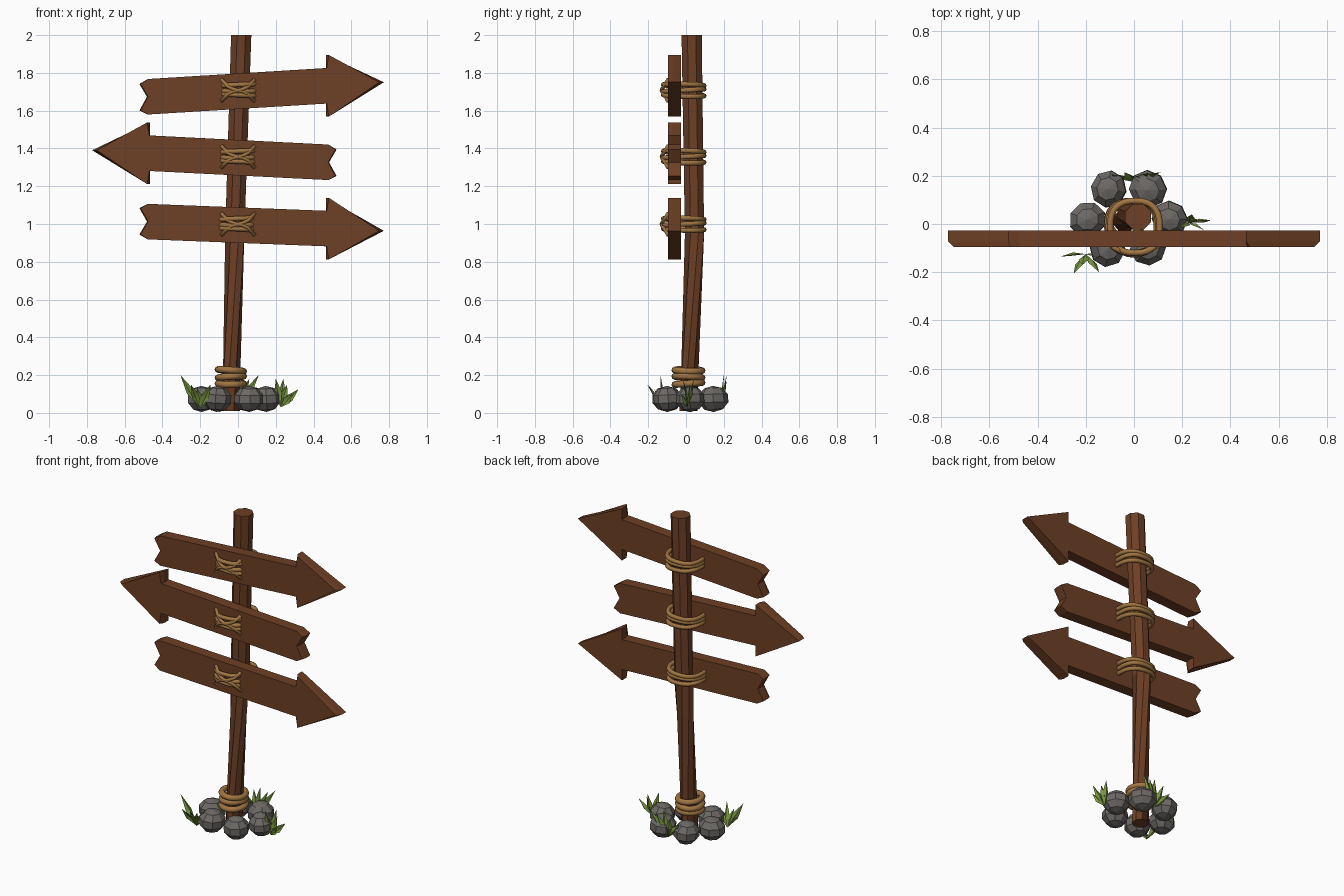
import bpy, bmesh, math, random
from mathutils import Vector, Matrix

if "Cube" in bpy.data.objects:
    bpy.data.objects.remove(bpy.data.objects["Cube"])

random.seed(4)


def material(name, rgb):
    m = bpy.data.materials.new(name)
    m.diffuse_color = (*rgb, 1)
    m.use_nodes = True
    m.node_tree.nodes["Principled BSDF"].inputs["Base Color"].default_value = m.diffuse_color
    return m


WOOD = material("brown wood", (0.155, 0.050, 0.018))
ROPE = material("tan rope", (0.36, 0.18, 0.055))
STONE = material("grey stone", (0.15, 0.14, 0.13))
LEAF = material("green leaf", (0.20, 0.32, 0.055))


def finish(bm, name, mat):
    bmesh.ops.recalc_face_normals(bm, faces=bm.faces)
    me = bpy.data.meshes.new(name)
    bm.to_mesh(me)
    bm.free()
    me.materials.append(mat)
    ob = bpy.data.objects.new(name, me)
    bpy.context.collection.objects.link(ob)
    return ob


def loft(bm, rings):
    """Skin a list of equal-sized vertex rings and cap both ends."""
    rows = [[bm.verts.new(p) for p in ring] for ring in rings]
    n = len(rows[0])
    for a, b in zip(rows, rows[1:]):
        for i in range(n):
            j = (i + 1) % n
            bm.faces.new((a[i], a[j], b[j], b[i]))
    bm.faces.new(rows[0])
    bm.faces.new(rows[-1])


def rope(name, paths, radius, cyclic):
    """Round tubes along point paths, as one mesh."""
    bm = bmesh.new()
    for pts in paths:
        pts = [Vector(p) for p in pts]
        n = len(pts)
        rows = []
        for i, p in enumerate(pts):
            if cyclic:
                t = pts[(i + 1) % n] - pts[i - 1]
            else:
                t = pts[min(i + 1, n - 1)] - pts[max(i - 1, 0)]
            t.normalize()
            # Side direction from an axis the path never runs along
            ref = Vector((0, 0, 1)) if cyclic else Vector((0, 1, 0))
            u = t.cross(ref).normalized()
            v = t.cross(u)
            rows.append([bm.verts.new(p + radius * (math.cos(a) * u + math.sin(a) * v))
                         for a in (k * math.tau / 8 for k in range(8))])
        for i in range(n if cyclic else n - 1):
            a, b = rows[i], rows[(i + 1) % n]
            for k in range(8):
                m = (k + 1) % 8
                bm.faces.new((a[k], a[m], b[m], b[k]))
        if not cyclic:
            bm.faces.new(rows[0])
            bm.faces.new(rows[-1])
    ob = finish(bm, name, ROPE)
    ob.data.shade_smooth()
    return ob


# Post: octagonal, leaning, twisted in its lower half
bm = bmesh.new()
rings = []
for x, y, z, r, turn in ((-0.038, 0.013, 0.01, 0.050, -50),
                         (-0.017, 0.045, 0.95, 0.055, 0),
                         (0.017, 0.030, 2.0, 0.058, 0)):
    rings.append([(x + r * math.cos(a), y + r * math.sin(a), z)
                  for a in (math.radians(turn + 22.5 + 45 * k) for k in range(8))])
loft(bm, rings)
finish(bm, "post", WOOD)


# Arrow boards: sheared along their slope, heads tapering toward the front
def board(name, side, zc, slope):
    # x, height, x shift of the front corner
    half = [(-0.478, 0.094, 0), (0.465, 0.094, 0.005), (0.465, 0.163, 0.016)]
    outline = half + [(0.772, 0, -0.025)]
    outline += [(x, -h, d) for x, h, d in reversed(half)]
    outline += [(-0.522, -0.07, 0.006), (-0.482, 0, 0.006), (-0.522, 0.07, 0.006)]
    rows = []
    for y, f in ((-0.026, 0), (-0.072, 0), (-0.096, 1)):
        rows.append([(side * (x + f * d), y, zc + slope * side * x + h)
                     for x, h, d in outline])
    bm = bmesh.new()
    loft(bm, rows)
    finish(bm, name, WOOD)


def binding(label, zc, xc):
    # Three loops round post and board
    loops = []
    for k in (-1, 0, 1):
        pts = []
        for i in range(32):
            a = i * math.tau / 32
            c, s = math.cos(a), math.sin(a)
            e = 0.8
            pts.append((xc + 0.103 * math.copysign(abs(c) ** e, c),
                        -0.012 + 0.108 * math.copysign(abs(s) ** e, s),
                        zc + 0.027 * k + 0.006 * math.sin(a + 2 * k)))
        loops.append(pts)
    rope(label + "_rope_loops", loops, 0.013, True)
    # Crossed strands on the front
    cross = []
    for s in (-1, 1):
        cross.append([(0.088 * t, -0.130 + 0.035 * t * t,
                       zc + s * (0.018 * t + 0.040 * t ** 3))
                      for t in (-1, -0.6, -0.3, 0, 0.3, 0.6, 1)])
    rope(label + "_rope_cross", cross, 0.010, False)


for label, side, zc, slope, xc in (("top", 1, 1.703, 0.0615, 0.004),
                                   ("middle", -1, 1.351, -0.051, -0.002),
                                   ("bottom", 1, 0.994, -0.039, -0.008)):
    board(label + "_arrow_board", side, zc, slope)
    binding(label, zc + 0.005, xc)

# Rope coils at the foot of the post
coils = []
for k in range(3):
    coils.append([(-0.038 + 0.068 * math.cos(a), 0.013 + 0.072 * math.sin(a),
                   0.155 + 0.035 * k + 0.005 * math.sin(a + 2.2 * k))
                  for a in (i * math.tau / 24 for i in range(24))])
rope("foot_rope", coils, 0.018, True)

# Ring of faceted stones
for i, (x, y, r) in enumerate(((-0.105, 0.145, 0.077), (0.058, 0.145, 0.080),
                               (-0.193, 0.018, 0.077), (0.148, 0.022, 0.076),
                               (-0.110, -0.100, 0.078), (0.058, -0.100, 0.075))):
    bm = bmesh.new()
    bmesh.ops.create_uvsphere(bm, u_segments=8, v_segments=5, radius=1)
    mat = (Matrix.Translation((x, y, 0.074))
           @ Matrix.Rotation(random.uniform(0, 6), 4, 'Z')
           @ Matrix.Rotation(random.uniform(-0.12, 0.12), 4, 'X')
           @ Matrix.Diagonal((r * 1.06, r, 0.069, 1)))
    bmesh.ops.transform(bm, matrix=mat, verts=bm.verts)
    finish(bm, f"stone_{i + 1}", STONE)


# Grass tufts: folded diamond blades fanning from one root
def tuft(name, root, tips):
    bm = bmesh.new()
    root = Vector(root)
    for tip in tips:
        d = Vector(tip) - root
        side = d.cross(Vector((0.25 * d.y, -1, 0.3))).normalized() * 0.021
        mid = root + d * 0.5
        fold = Vector((0, 0.012, -0.006))
        base, end, l, r, c = [bm.verts.new(p) for p in (
            root, tip, mid + side, mid - side, mid + fold)]
        for tri in ((base, l, c), (c, l, end), (base, c, r), (c, end, r)):
            bm.faces.new(tri)
    finish(bm, name, LEAF)


tuft("front_left_grass", (-0.20, -0.125, 0.025),
     ((-0.305, -0.135, 0.20), (-0.25, -0.205, 0.15), (-0.215, -0.17, 0.13),
      (-0.145, -0.20, 0.15), (-0.14, -0.14, 0.13)))
tuft("right_grass", (0.225, 0.005, 0.03),
     ((0.32, 0.015, 0.125), (0.29, -0.025, 0.10), (0.24, 0.04, 0.18),
      (0.20, -0.015, 0.18), (0.26, 0.02, 0.15)))
tuft("back_grass", (0.0, 0.175, 0.03),
     ((-0.095, 0.205, 0.14), (-0.04, 0.215, 0.17), (0.015, 0.20, 0.20),
      (0.06, 0.212, 0.18), (0.11, 0.215, 0.20)))
